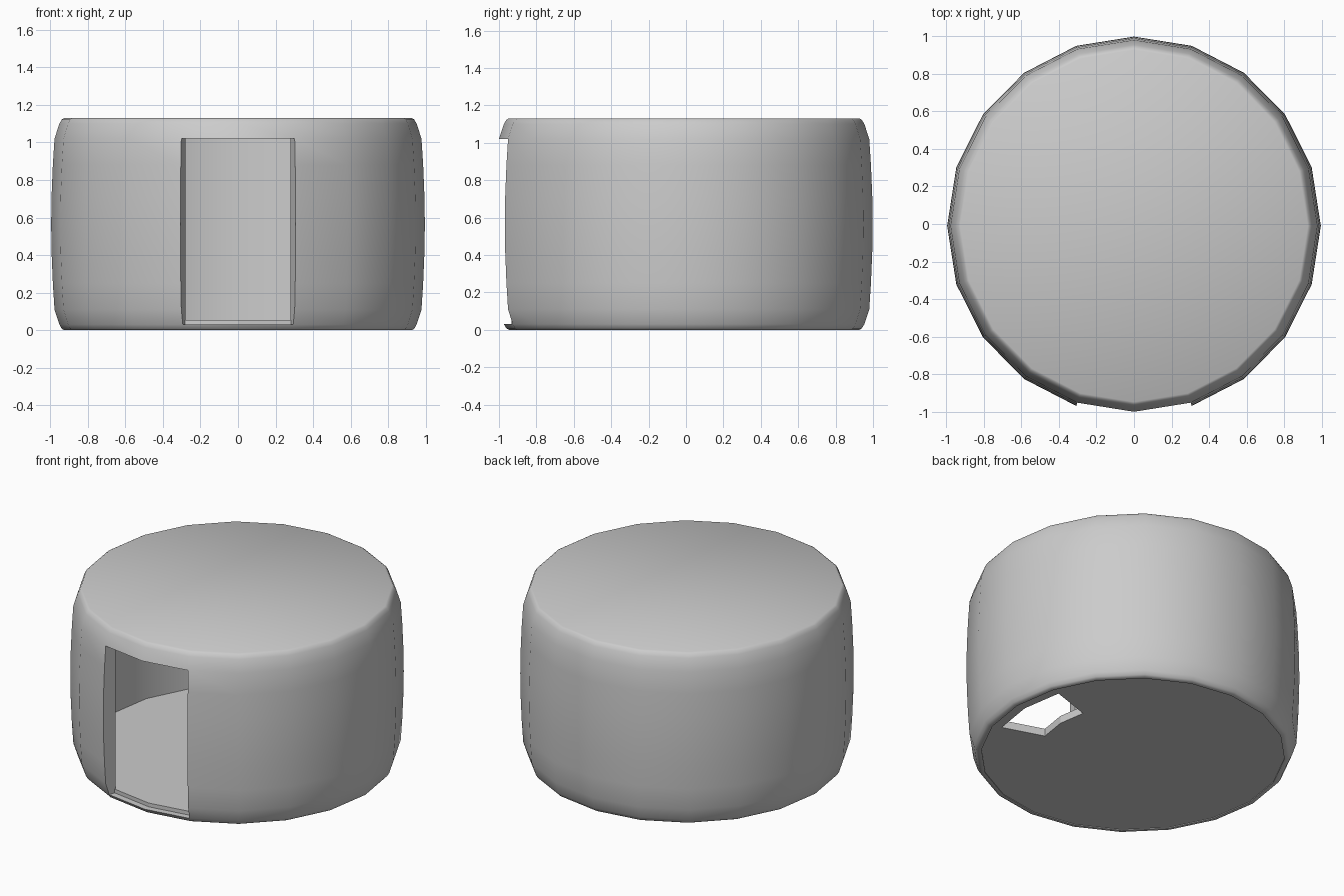
import bpy, bmesh
from math import cos, sin, pi

cube = bpy.data.objects.get("Cube")
if cube:
    bpy.data.objects.remove(cube, do_unlink=True)

SIDES, HEIGHT = 20, 1.13
RX, RY, CY = 0.995, 1.008, -0.01
SILL, HEADER = 0.03, 1.02
INNER, CEILING = 0.91, 1.075
DOOR = (14, 15)      # the two wall sides that face the front
HATCH = (0, 19)      # the two floor sides around the left

grey = bpy.data.materials.new("light_grey")
grey.use_nodes = True
grey.diffuse_color = (0.6, 0.6, 0.6, 1)
bsdf = grey.node_tree.nodes["Principled BSDF"]
bsdf.inputs["Base Color"].default_value = (0.6, 0.6, 0.6, 1)
bsdf.inputs["Roughness"].default_value = 0.6


def ring(bm, r, z):
    angles = [2 * pi * i / SIDES for i in range(SIDES)]
    return [bm.verts.new((r * RX * cos(a), r * RY * sin(a) + CY, z)) for a in angles]


def strip(bm, a, b, skip=()):
    for i in range(SIDES):
        if i not in skip:
            j = (i + 1) % SIDES
            bm.faces.new((a[i], a[j], b[j], b[i]))


def finish(bm, name):
    bmesh.ops.recalc_face_normals(bm, faces=bm.faces)
    mesh = bpy.data.meshes.new(name)
    bm.to_mesh(mesh)
    bm.free()
    mesh.materials.append(grey)
    obj = bpy.data.objects.new(name, mesh)
    bpy.context.collection.objects.link(obj)
    bpy.ops.object.select_all(action='DESELECT')
    obj.select_set(True)
    bpy.context.view_layer.objects.active = obj
    return obj


# Barrel wall and roof: outer profile down, inner profile up
half = [(0.93, 0), (0.943, 0.008), (0.956, SILL), (0.982, HEIGHT - HEADER),
        (0.991, 0.25), (0.998, 0.42)]
outer = half + [(1.0, HEIGHT / 2)] + [(r, HEIGHT - z) for r, z in reversed(half)]
levels = [z for r, z in outer if z <= HEADER + 0.001] + [CEILING]
profile = outer[::-1] + [(INNER, z) for z in levels]

bm = bmesh.new()
rings = [ring(bm, r, z) for r, z in profile]
for (p, a), (q, b) in zip(zip(profile, rings), zip(profile[1:], rings[1:])):
    in_door = all(SILL - 0.001 < z < HEADER + 0.001 for z in (p[1], q[1]))
    strip(bm, a, b, DOOR if in_door else ())
bm.faces.new(rings[0])
bm.faces.new(rings[-1])

# Doorway jambs, header and sill
bmesh.ops.bridge_loops(bm, edges=[e for e in bm.edges if e.is_boundary])
finish(bm, "barrel_shell")
bpy.ops.object.shade_smooth_by_angle(angle=0.6)

# Floor slab with a wedge-shaped hatch
bm = bmesh.new()
centre, middle, edge = [ring(bm, r, 0.055) for r in (0.57, 0.85, 0.915)]
bm.faces.new(centre)
strip(bm, centre, middle, HATCH)
strip(bm, middle, edge)
bmesh.ops.recalc_face_normals(bm, faces=bm.faces)
top = bm.faces[:] if not hasattr(bm.faces, "ensure_lookup_table") else list(bm.faces)
under = bmesh.ops.extrude_face_region(bm, geom=top, use_keep_orig=True)
moved = [v for v in under["geom"] if isinstance(v, bmesh.types.BMVert)]
bmesh.ops.translate(bm, verts=moved, vec=(0, 0, -0.05))
finish(bm, "floor_slab")
